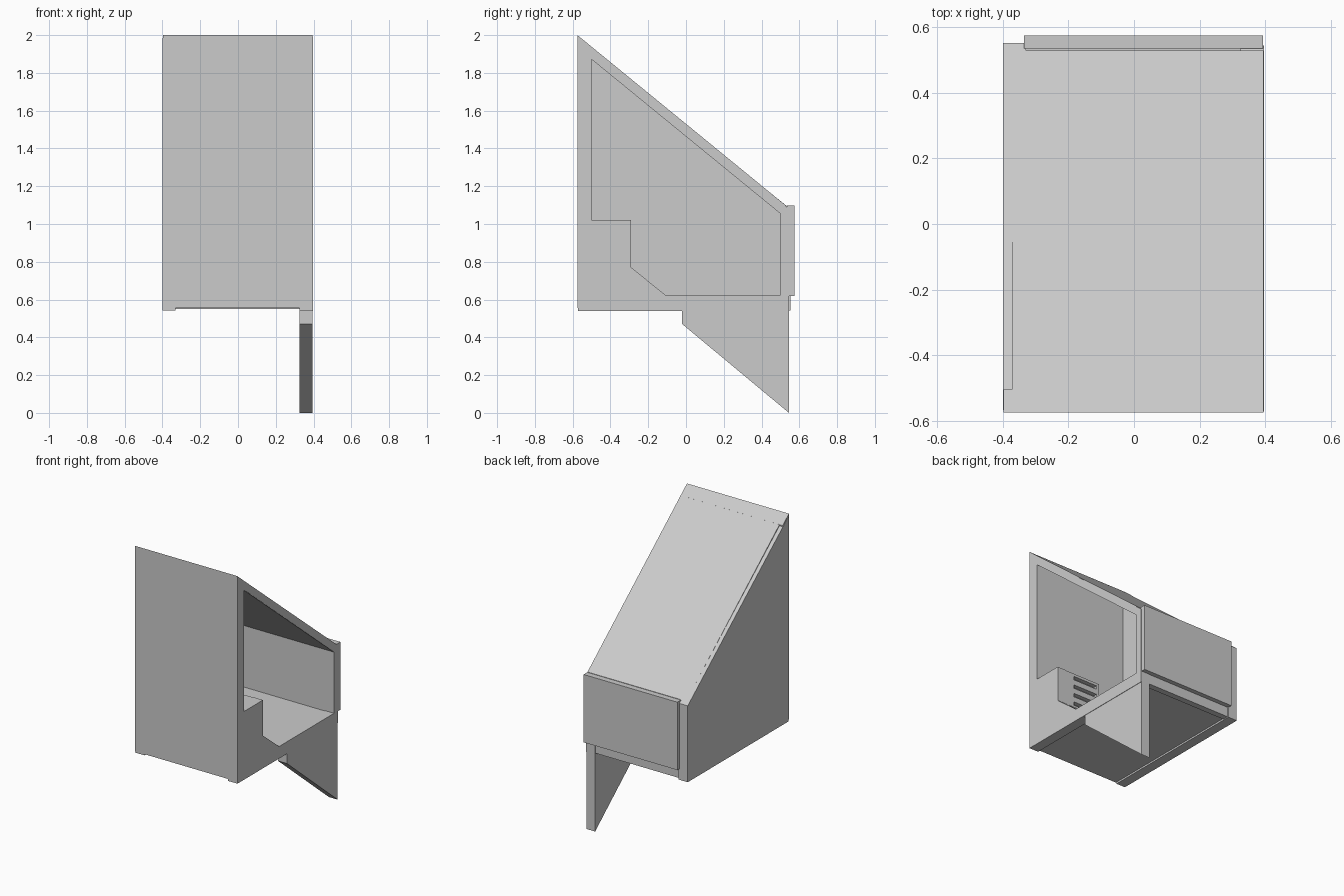
import bpy, bmesh

if "Cube" in bpy.data.objects:
    bpy.data.objects.remove(bpy.data.objects["Cube"])


def prism(name, pts, x0, x1):
    """Extrude a (y, z) side profile from x0 to x1."""
    bm = bmesh.new()
    face = bm.faces.new([bm.verts.new((x0, y, z)) for y, z in pts])
    ext = bmesh.ops.extrude_face_region(bm, geom=[face])
    moved = [v for v in ext["geom"] if isinstance(v, bmesh.types.BMVert)]
    bmesh.ops.translate(bm, verts=moved, vec=(x1 - x0, 0, 0))
    bmesh.ops.recalc_face_normals(bm, faces=bm.faces)
    me = bpy.data.meshes.new(name)
    bm.to_mesh(me)
    bm.free()
    ob = bpy.data.objects.new(name, me)
    bpy.context.collection.objects.link(ob)
    return ob


def slab(name, x0, x1, y0, y1, z0, z1):
    return prism(name, [(y0, z0), (y1, z0), (y1, z1), (y0, z1)], x0, x1)


def cut(target, cutter):
    """Subtract a cutter, bake the result and discard the cutter."""
    mod = target.modifiers.new("cut", "BOOLEAN")
    mod.operation = "DIFFERENCE"
    mod.solver = "EXACT"
    mod.object = cutter
    cutter.hide_render = True
    bpy.context.view_layer.objects.active = target
    bpy.ops.object.modifier_apply(modifier=mod.name)
    bpy.data.objects.remove(cutter)


# Solid left side
prism("left_side", [(-0.568, 0.543), (0.552, 0.543), (0.552, 1.08),
                    (-0.568, 1.985)], -0.4, -0.33)

# Right side with the large window
right = prism("right_side", [(-0.573, 0.54), (0.545, 0.54), (0.545, 1.08),
                             (-0.573, 1.993)], 0.325, 0.397)
window = prism("window_cutter", [(-0.5, 1.875), (-0.5, 1.02), (-0.29, 1.02),
                                 (-0.29, 0.77), (-0.11, 0.625),
                                 (0.5, 0.625), (0.5, 1.055)], 0.25, 0.5)
cut(right, window)

# Front, sloped roof and floor boards
prism("front_panel", [(-0.575, 0.555), (-0.505, 0.555), (-0.505, 1.943),
                      (-0.575, 2.0)], -0.398, 0.395)
prism("sloped_roof", [(-0.575, 2.0), (0.53, 1.097), (0.53, 1.03),
                      (-0.575, 1.933)], -0.373, 0.395)
slab("floor_panel", -0.335, 0.33, -0.51, 0.54, 0.555, 0.622)

# Back board and the outer plate covering it
slab("back_panel", -0.335, 0.33, 0.5, 0.543, 0.55, 1.06)
slab("back_plate", -0.335, 0.393, 0.535, 0.575, 0.62, 1.097)

# Inner stepped housing with vent slots
housing = prism("vent_housing", [(-0.51, 0.62), (-0.11, 0.62), (-0.29, 0.77),
                                 (-0.29, 1.018), (-0.51, 1.018)], 0.05, 0.327)
for i in range(4):
    z = 0.785 + i * 0.063
    cut(housing, slab("slot_cutter", 0.07, 0.26, -0.32, -0.2, z, z + 0.025))

# Triangular support leg under the right side
prism("support_leg", [(-0.02, 0.56), (-0.02, 0.47), (0.545, 0.0),
                      (0.545, 0.61)], 0.325, 0.394)
